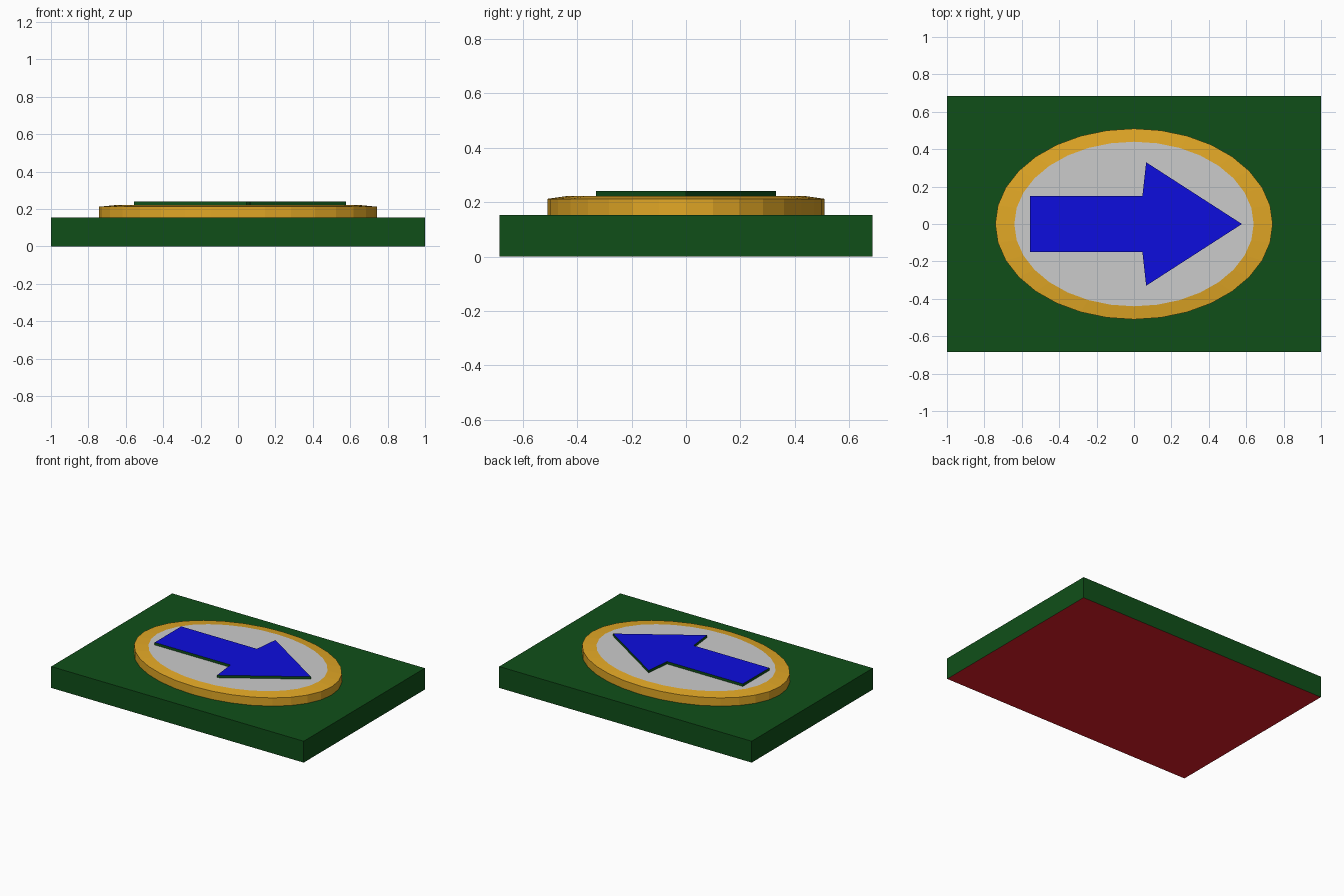
import bpy, bmesh
from math import sin, cos, pi

if "Cube" in bpy.data.objects:
    bpy.data.objects.remove(bpy.data.objects["Cube"])


def material(name, rgb):
    m = bpy.data.materials.new(name)
    m.diffuse_color = (*rgb, 1)
    m.use_nodes = True
    m.node_tree.nodes["Principled BSDF"].inputs["Base Color"].default_value = m.diffuse_color
    return m


green = material("green", (0.005, 0.078, 0.0095))
red = material("red", (0.75, 0.0125, 0.022))
gold = material("gold", (0.76, 0.39, 0.019))
blue = material("blue", (0.004, 0.004, 0.73))


def oval(rx, ry, n=32):
    return [(rx * cos(2 * pi * i / n), ry * sin(2 * pi * i / n)) for i in range(n)]


def loft(name, rings, mats=(), bottom=None, top=None):
    """Skin (outline, z) rings; bottom/top are cap material slots, None = open."""
    bm = bmesh.new()
    loops = [[bm.verts.new((x, y, z)) for x, y in pts] for pts, z in rings]
    for a, b in zip(loops, loops[1:]):
        for i in range(len(a)):
            j = (i + 1) % len(a)
            bm.faces.new((a[i], a[j], b[j], b[i]))
    if bottom is not None:
        bm.faces.new(loops[0][::-1]).material_index = bottom
    if top is not None:
        bm.faces.new(loops[-1]).material_index = top
    me = bpy.data.meshes.new(name)
    bm.to_mesh(me)
    bm.free()
    for m in mats:
        me.materials.append(m)
    ob = bpy.data.objects.new(name, me)
    bpy.context.collection.objects.link(ob)
    return ob


# Rectangular slab: green with a red underside
slab = [(-1, -0.685), (1, -0.685), (1, 0.685), (-1, 0.685)]
loft("base_slab", [(slab, 0), (slab, 0.153)], (green, red), bottom=1, top=0)

# Oval gold rim with a gently sloping top
outer, inner = oval(0.742, 0.51), oval(0.64, 0.44)
loft("gold_rim", [(outer, 0.153), (outer, 0.212), (inner, 0.222)], (gold,))

# Plain grey oval face inside the rim
loft("oval_face", [(inner, 0.222)], top=0)

# Raised arrow: blue top, green edges
half = [(0.045, -0.15), (0.065, -0.33)]
arrow = ([(-0.555, -0.15)] + half + [(0.577, 0)]
         + [(x, -y) for x, y in reversed(half)] + [(-0.555, 0.15)])
loft("arrow", [(arrow, 0.222), (arrow, 0.24)], (green, blue), top=1)
